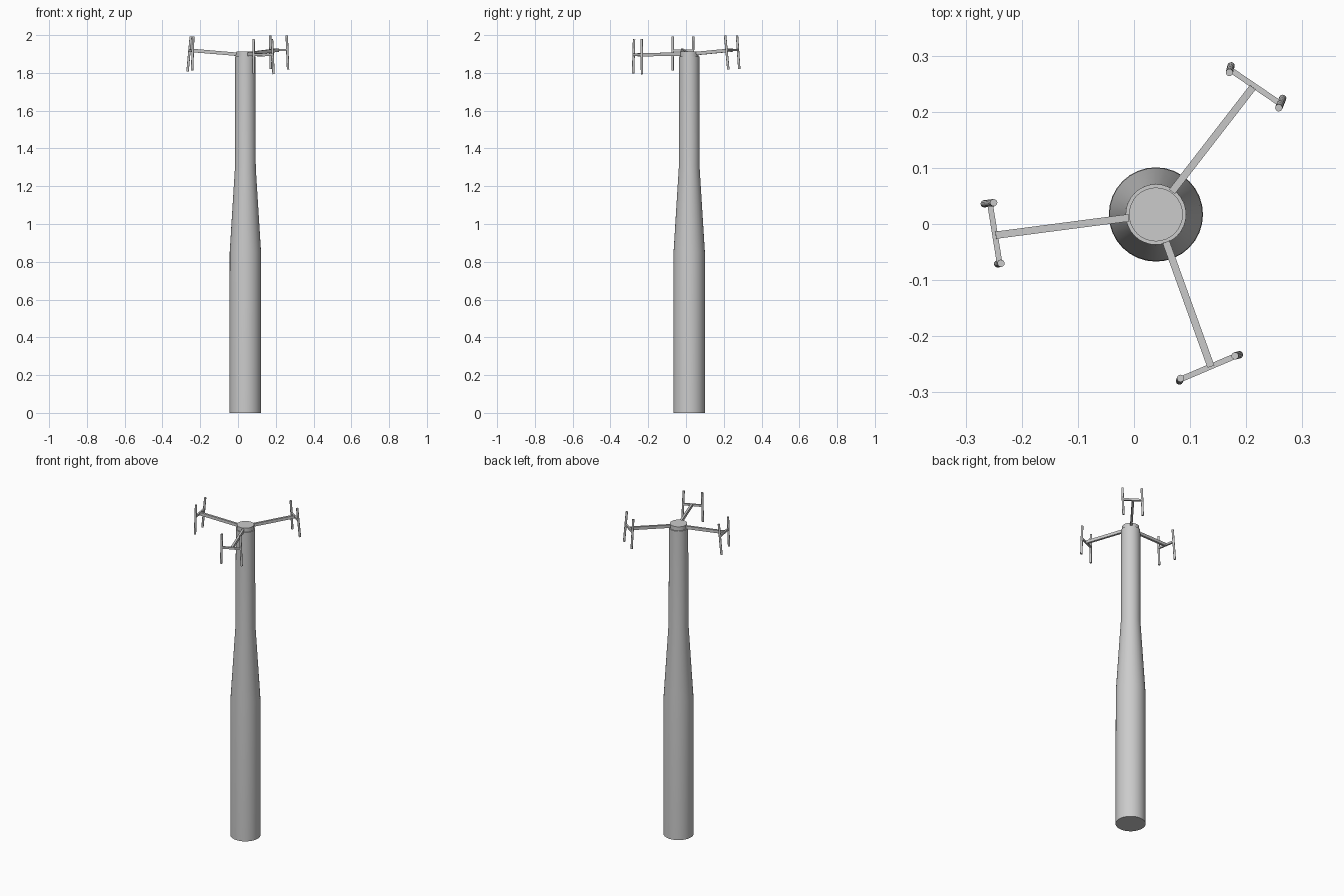
import bpy, bmesh
from math import pi, cos, sin
from mathutils import Vector

if "Cube" in bpy.data.objects:
    bpy.data.objects.remove(bpy.data.objects["Cube"])

CX, CY = 0.039, 0.017


def finish(name, bm, smooth=False):
    bmesh.ops.recalc_face_normals(bm, faces=bm.faces)
    me = bpy.data.meshes.new(name)
    bm.to_mesh(me)
    bm.free()
    ob = bpy.data.objects.new(name, me)
    bpy.context.collection.objects.link(ob)
    if smooth:
        bpy.ops.object.select_all(action='DESELECT')
        ob.select_set(True)
        bpy.context.view_layer.objects.active = ob
        bpy.ops.object.shade_smooth_by_angle(angle=0.6)
    return ob


def lathe(name, profile, n=32):
    """Closed solid from (radius, z) rings."""
    bm = bmesh.new()
    rings = [[bm.verts.new((CX + r * cos(2 * pi * i / n), CY + r * sin(2 * pi * i / n), z))
              for i in range(n)] for r, z in profile]
    for a, b in zip(rings, rings[1:]):
        for i in range(n):
            j = (i + 1) % n
            bm.faces.new((a[i], a[j], b[j], b[i]))
    bm.faces.new(rings[0][::-1])
    bm.faces.new(rings[-1])
    return finish(name, bm, True)


def bar(name, p, q, w, h):
    """Rectangular bar from p to q, w wide and h high."""
    p, q = Vector(p), Vector(q)
    d = (q - p).normalized()
    side = d.cross(Vector((0, 0, 1))).normalized() * w / 2
    up = side.normalized().cross(d) * h / 2
    bm = bmesh.new()
    a, b = [[bm.verts.new(c + side * s + up * t)
             for s, t in ((-1, -1), (1, -1), (1, 1), (-1, 1))] for c in (p, q)]
    bm.faces.new(a)
    bm.faces.new(b)
    for i in range(4):
        j = (i + 1) % 4
        bm.faces.new((a[i], a[j], b[j], b[i]))
    return finish(name, bm)


def rod(name, p, q, r, n=12):
    p, q = Vector(p), Vector(q)
    bm = bmesh.new()
    bmesh.ops.create_cone(bm, cap_ends=True, segments=n, radius1=r, radius2=r, depth=(q - p).length)
    rot = (q - p).to_track_quat('Z', 'Y').to_matrix().to_4x4()
    bm.transform(rot)
    bmesh.ops.translate(bm, verts=bm.verts, vec=(p + q) / 2)
    return finish(name, bm, True)


# Tapered mast and the narrower cap that holds the arms
lathe("mast", [(0.084, 0), (0.083, 0.85), (0.055, 1.30), (0.054, 1.888)])
lathe("mast_cap", [(0.048, 1.88), (0.048, 1.912)])

# Each arm: inner end, outer end, then two antenna rods as (top, bottom)
arms = [
    ((-0.010, 0.011, 1.899), (-0.247, -0.020, 1.919),
     ((-0.250, 0.038, 1.992), (-0.267, 0.036, 1.808)),
     ((-0.237, -0.070, 1.992), (-0.243, -0.071, 1.812))),
    ((0.068, 0.058, 1.903), (0.212, 0.244, 1.921),
     ((0.170, 0.270, 1.998), (0.173, 0.282, 1.820)),
     ((0.258, 0.207, 1.998), (0.265, 0.224, 1.818))),
    ((0.057, -0.032, 1.899), (0.137, -0.254, 1.896),
     ((0.083, -0.275, 1.978), (0.081, -0.280, 1.797)),
     ((0.180, -0.235, 1.978), (0.188, -0.233, 1.793))),
]
for k, (inner, outer, *rods) in enumerate(arms, 1):
    bar(f"arm_{k}", inner, outer, 0.013, 0.018)
    # Crossbar joins the rods at the height of the arm's outer end
    ends = []
    for m, (top, bottom) in enumerate(rods, 1):
        t, b = Vector(top), Vector(bottom)
        rod(f"antenna_{k}_{m}", t, b, 0.0065)
        ends.append(b.lerp(t, (outer[2] - b.z) / (t.z - b.z)))
    bar(f"crossbar_{k}", ends[0], ends[1], 0.010, 0.012)
